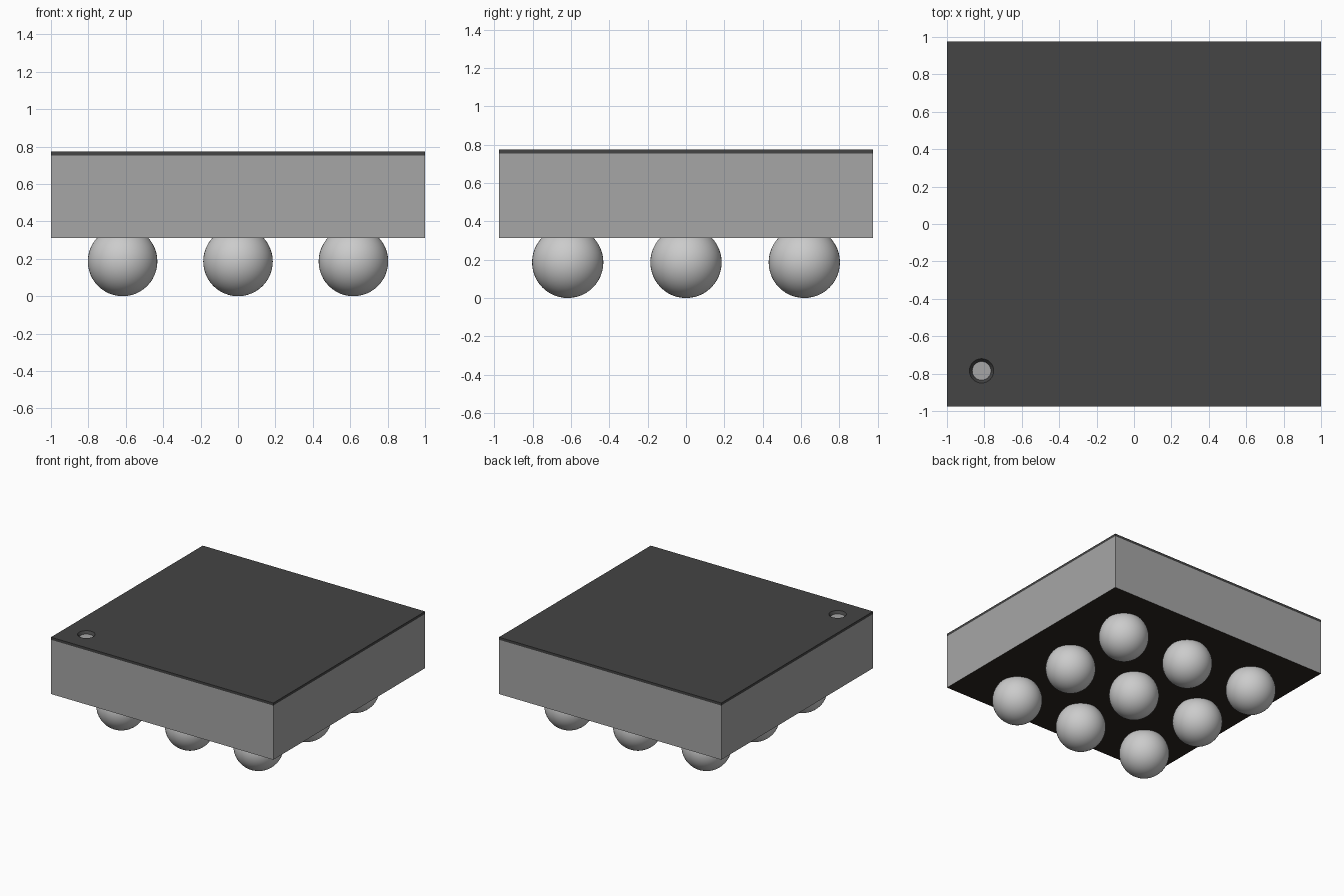
import bpy

default = bpy.data.objects.get("Cube")
if default:
    bpy.data.objects.remove(default, do_unlink=True)


def material(name, color):
    m = bpy.data.materials.new(name)
    m.use_nodes = True
    rgba = (*color, 1.0)
    m.diffuse_color = rgba
    m.node_tree.nodes["Principled BSDF"].inputs["Base Color"].default_value = rgba
    return m


body_grey = material("body grey", (0.38, 0.38, 0.38))
lid_grey = material("dark grey", (0.058, 0.058, 0.058))
under_brown = material("dark brown", (0.024, 0.018, 0.014))
solder_grey = material("light grey", (0.60, 0.60, 0.60))

HALF_X, HALF_Y = 1.0, 0.975
Z_UNDER, Z_LID, Z_TOP = 0.312, 0.753, 0.774
BALL_R, PITCH = 0.186, 0.617
MARK = (-0.815, -0.785)


def slab(name, z0, z1, *mats):
    bpy.ops.mesh.primitive_cube_add(size=2, location=(0, 0, (z0 + z1) / 2))
    ob = bpy.context.object
    ob.name = name
    ob.scale = (HALF_X, HALF_Y, (z1 - z0) / 2)
    bpy.ops.object.transform_apply(location=False, rotation=False, scale=True)
    for m in mats:
        ob.data.materials.append(m)
    return ob


# Chip body with a dark underside
body = slab("chip_body", Z_UNDER, Z_LID, body_grey, under_brown)
for face in body.data.polygons:
    if face.normal.z < -0.5:
        face.material_index = 1

# Thin dark top layer
lid = slab("top_layer", Z_LID, Z_TOP, lid_grey)

# Tapered corner hole that exposes the body below
thick = Z_TOP - Z_LID
bpy.ops.mesh.primitive_cone_add(
    vertices=32, radius1=0.035, radius2=0.08, depth=3 * thick,
    location=(*MARK, (Z_TOP + Z_LID) / 2))
cutter = bpy.context.object
cutter.name = "corner_mark_cutter"
cutter.hide_render = True
cutter.data.materials.append(lid_grey)
cut = lid.modifiers.new("corner hole", 'BOOLEAN')
cut.operation = 'DIFFERENCE'
cut.solver = 'EXACT'
cut.object = cutter
bpy.ops.object.select_all(action='DESELECT')
lid.select_set(True)
bpy.context.view_layer.objects.active = lid
bpy.ops.object.modifier_apply(modifier=cut.name)
bpy.data.objects.remove(cutter, do_unlink=True)

# Three by three grid of contact balls
for row in (-1, 0, 1):
    for col in (-1, 0, 1):
        bpy.ops.mesh.primitive_uv_sphere_add(
            segments=48, ring_count=24, radius=BALL_R,
            location=(col * PITCH, row * PITCH, BALL_R))
        ball = bpy.context.object
        ball.name = f"contact_ball_{row + 2}_{col + 2}"
        ball.data.materials.append(solder_grey)
        bpy.ops.object.shade_smooth()
